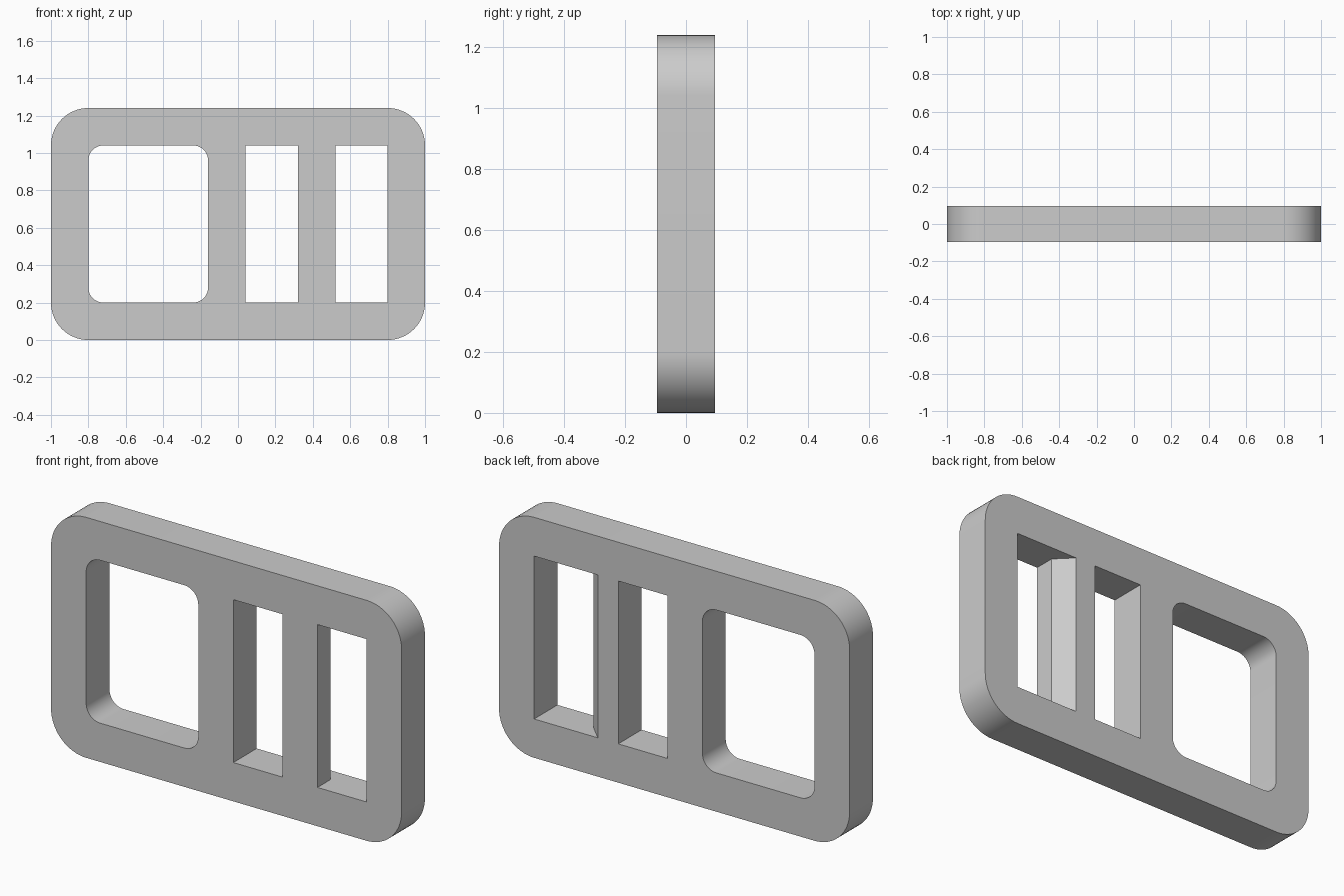
import bpy, bmesh, math
from mathutils import Matrix, Vector

cube = bpy.data.objects.get("Cube")
if cube:
    bpy.data.objects.remove(cube, do_unlink=True)

WIDTH, HEIGHT, DEPTH = 2.0, 1.24, 0.19
BAR = 0.2                       # width of the outer frame bars
LOW, HIGH = BAR, HEIGHT - BAR   # vertical span of all openings

grey = bpy.data.materials.new("plain grey")
grey.use_nodes = True
colour = (0.6, 0.6, 0.6, 1)
grey.diffuse_color = colour
grey.node_tree.nodes["Principled BSDF"].inputs["Base Color"].default_value = colour


def rounded_rect(x0, x1, z0, z1, radius, steps=16):
    """Outline in the x-z plane, with quarter-circle corners."""
    corners = [(x1, z1, -1, -1), (x0, z1, 1, -1), (x0, z0, 1, 1), (x1, z0, -1, 1)]
    points = []
    for quarter, (x, z, sx, sz) in enumerate(corners):
        for i in range(steps + 1):
            a = (quarter + i / steps) * math.pi / 2
            points.append((x + sx * radius + radius * math.cos(a),
                           z + sz * radius + radius * math.sin(a)))
    return points


def prism(name, points, direction):
    """Extrude an outline of 3D points along a direction into a solid."""
    bm = bmesh.new()
    face = bm.faces.new([bm.verts.new(p) for p in points])
    extruded = bmesh.ops.extrude_face_region(bm, geom=[face])["geom"]
    moved = [v for v in extruded if isinstance(v, bmesh.types.BMVert)]
    bmesh.ops.translate(bm, verts=moved, vec=Vector(direction))
    bmesh.ops.recalc_face_normals(bm, faces=bm.faces)
    mesh = bpy.data.meshes.new(name)
    bm.to_mesh(mesh)
    bm.free()
    obj = bpy.data.objects.new(name, mesh)
    bpy.context.collection.objects.link(obj)
    mesh.materials.append(grey)
    return obj


def plate(name, outline, depth):
    return prism(name, [(x, -depth / 2, z) for x, z in outline], (0, depth, 0))


# Buckle body
buckle = plate("buckle_frame", rounded_rect(-1, 1, 0, HEIGHT, 0.2), DEPTH)

# Large rounded opening
cutters = [plate("large_opening_cutter",
                 rounded_rect(-0.8, -0.16, LOW, HIGH, 0.08, 10), DEPTH * 2)]

# Narrow strap slot
cutters.append(plate("narrow_slot_cutter",
                     [(0.04, LOW), (0.32, LOW), (0.32, HIGH), (0.04, HIGH)], DEPTH * 2))

# End strap slot, its inner wall bevelled towards the back
reach, bend = 0.16, 0.012
slot_plan = [(0.52, -reach), (0.8, -reach), (0.8, reach),
             (0.52 - (reach - bend), reach), (0.52, bend)]
cutters.append(prism("bevelled_slot_cutter",
                     [(x, y, LOW) for x, y in slot_plan], (0, 0, HIGH - LOW)))

# Cut the openings
bpy.ops.object.select_all(action="DESELECT")
bpy.context.view_layer.objects.active = buckle
buckle.select_set(True)
for cutter in cutters:
    cutter.hide_render = True
    cut = buckle.modifiers.new("opening", "BOOLEAN")
    cut.operation = "DIFFERENCE"
    cut.solver = "EXACT"
    cut.object = cutter
    bpy.ops.object.modifier_apply(modifier=cut.name)
    bpy.data.objects.remove(cutter, do_unlink=True)

bpy.ops.object.shade_smooth_by_angle(angle=math.radians(30))
